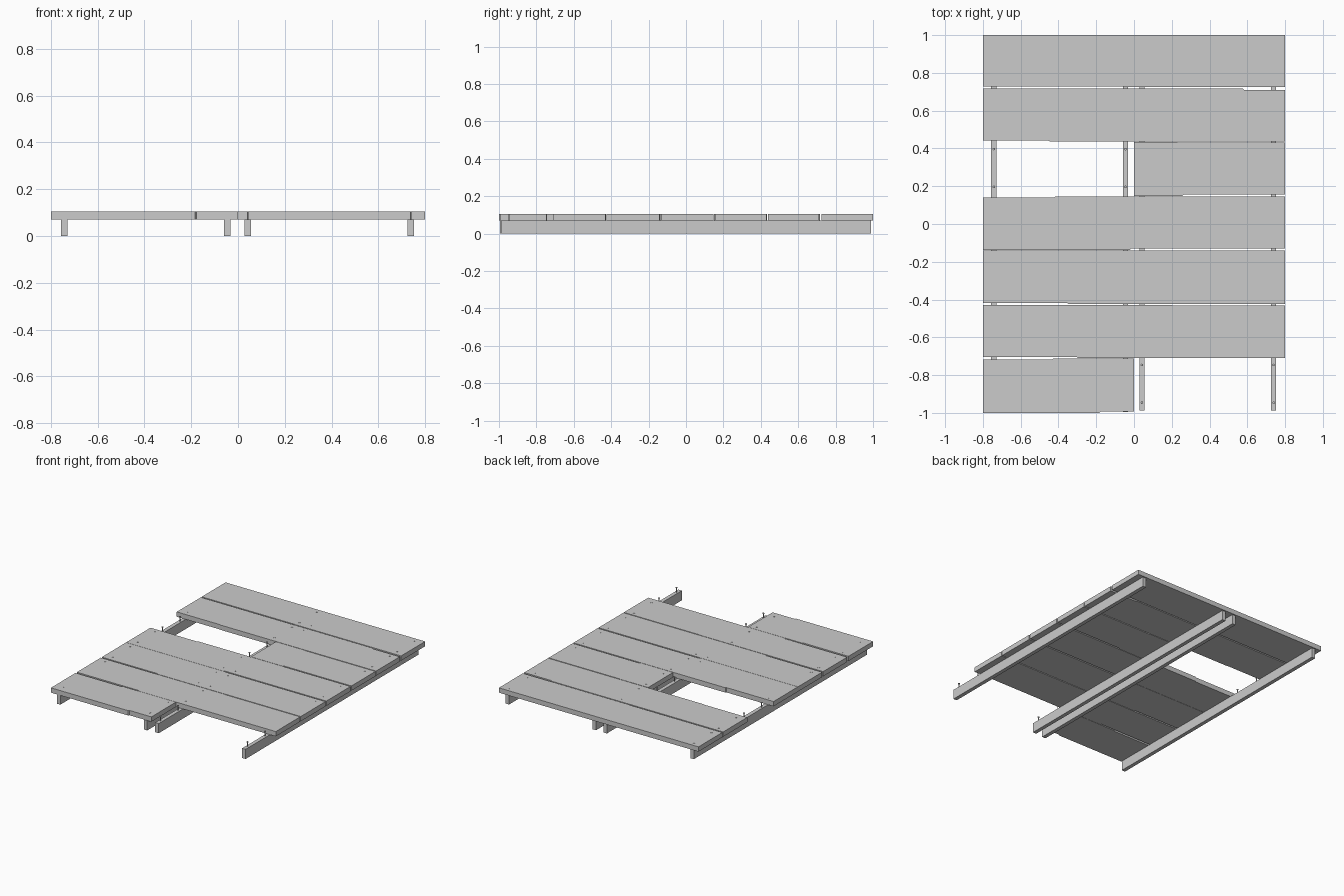
import bpy, bmesh

if "Cube" in bpy.data.objects:
    bpy.data.objects.remove(bpy.data.objects["Cube"])

Z0, Z1 = 0.07, 0.105      # underside and top of the planks
BEAMS = (-0.742, -0.045, 0.042, 0.739)


def finish(name, bm):
    bmesh.ops.recalc_face_normals(bm, faces=bm.faces)
    me = bpy.data.meshes.new(name)
    bm.to_mesh(me)
    bm.free()
    ob = bpy.data.objects.new(name, me)
    bpy.context.collection.objects.link(ob)
    return ob


def prism(name, outline, z0, z1):
    bm = bmesh.new()
    face = bm.faces.new([bm.verts.new((x, y, z0)) for x, y in outline])
    ext = bmesh.ops.extrude_face_region(bm, geom=[face])
    verts = [g for g in ext["geom"] if isinstance(g, bmesh.types.BMVert)]
    bmesh.ops.translate(bm, verts=verts, vec=(0, 0, z1 - z0))
    return finish(name, bm)


def plank(name, x0, x1, bottom, top):
    # each long edge: (left y, x of the chipped step, right y)
    (ba, bx, bb), (ta, tx, tb) = bottom, top
    prism(name, [(x0, ba), (bx - 0.003, ba), (bx + 0.003, bb), (x1, bb),
                 (x1, tb), (tx + 0.003, tb), (tx - 0.003, ta), (x0, ta)], Z0, Z1)


def nail(name, x, y):
    bm = bmesh.new()
    for r, za, zb in ((0.003, 0.05, 0.103), (0.007, 0.1025, 0.106)):
        made = bmesh.ops.create_cone(bm, cap_ends=True, segments=8, radius1=r,
                                     radius2=r, depth=zb - za)
        bmesh.ops.translate(bm, verts=made["verts"], vec=(x, y, (za + zb) / 2))
    finish(name, bm)


# Support beams
for i, x in enumerate(BEAMS):
    y0 = -0.995 if x < 0 else -0.988
    prism(f"beam_{i + 1}", [(x - 0.014, y0), (x + 0.014, y0),
                            (x + 0.014, 0.99), (x - 0.014, 0.99)], 0, Z0)

# Planks, back to front, two of them only half length
rows = [
    (-0.8, 0.8, (0.727, -0.05, 0.725), (1.0, 0.0, 1.0)),
    (-0.8, 0.8, (0.441, -0.45, 0.438), (0.717, 0.58, 0.71)),
    (0.0, 0.8, (0.149, 0.26, 0.156), (0.434, 0.23, 0.431)),
    (-0.8, 0.8, (-0.138, -0.02, -0.131), (0.140, -0.42, 0.146)),
    (-0.8, 0.8, (-0.417, -0.35, -0.424), (-0.140, 0.0, -0.141)),
    (-0.8, 0.8, (-0.703, -0.30, -0.710), (-0.428, 0.2, -0.431)),
    (-0.8, 0.0, (-1.0, -0.18, -0.992), (-0.718, -0.43, -0.712)),
]
for i, row in enumerate(rows):
    plank(f"plank_{i + 1}", *row)

# Nails, two per beam in every row; left proud where a plank is missing
for r in range(7):
    yc = 0.868 - r * 0.2857
    for b, x in enumerate(BEAMS):
        for k, dy in enumerate((-0.1, 0.1)):
            nail(f"nail_{r + 1}_{b + 1}_{k + 1}", x, yc + dy)
